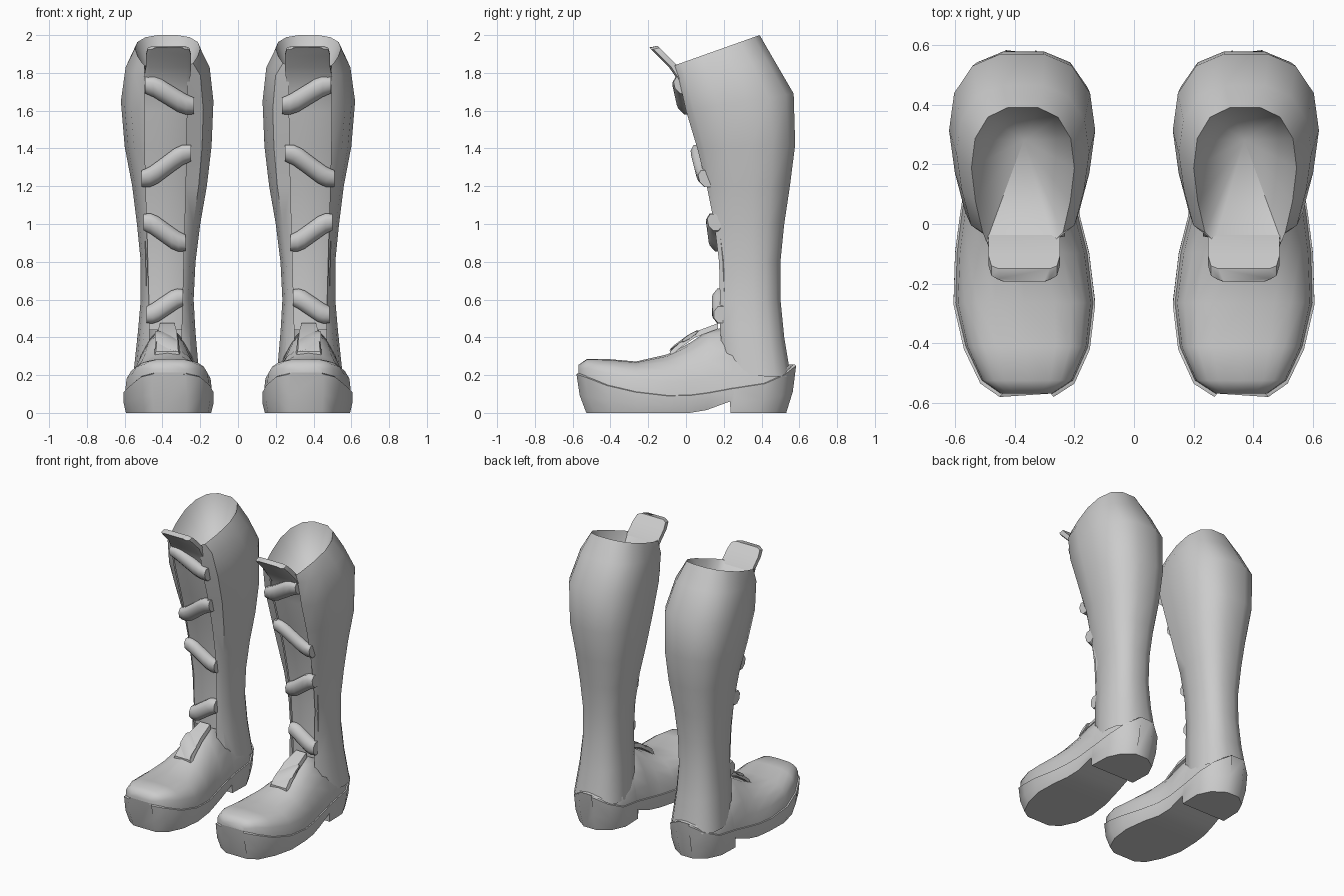
import bpy, bmesh, math

if "Cube" in bpy.data.objects:
    bpy.data.objects.remove(bpy.data.objects["Cube"])

def loft(name, sections, closed=True, caps=True, apex=None, angle=45):
    """Skin a list of sections, mirror it to the second boot, shade it."""
    bm = bmesh.new()
    rings = [[bm.verts.new(p) for p in s] for s in sections]
    n = len(rings[0])
    for a, b in zip(rings, rings[1:]):
        for i in range(n if closed else n - 1):
            j = (i + 1) % n
            bm.faces.new((a[i], a[j], b[j], b[i]))
    if caps:
        bm.faces.new(rings[0])
        bm.faces.new(rings[-1])
    if apex:
        tip = bm.verts.new(apex)
        for i in range(n):
            bm.faces.new((rings[-1][i], rings[-1][(i + 1) % n], tip))
    bmesh.ops.recalc_face_normals(bm, faces=bm.faces)
    me = bpy.data.meshes.new(name)
    bm.to_mesh(me)
    bm.free()
    ob = bpy.data.objects.new(name, me)
    bpy.context.collection.objects.link(ob)
    bpy.ops.object.select_all(action='DESELECT')
    bpy.context.view_layer.objects.active = ob
    ob.select_set(True)
    bpy.ops.object.shade_smooth_by_angle(angle=math.radians(angle))
    ob.modifiers.new("other_boot", 'MIRROR').use_axis[0] = True
    return ob

# shaft rings: z front, z back, x inner, x outer, y front, y back
SHAFT = [
    (.20, .19, .205, .555, .20, .555),
    (.46, .40, .225, .530, .18, .52),
    (.60, .60, .235, .515, .18, .50),
    (.80, .80, .225, .515, .175, .50),
    (1.0, 1.0, .200, .535, .15, .52),
    (1.2, 1.2, .165, .560, .11, .55),
    (1.4, 1.42, .140, .600, .06, .578),
    (1.6, 1.69, .130, .620, .00, .57),
    (1.78, 1.87, .150, .595, -.04, .465),
    (1.84, 2.0, .200, .545, -.06, .39)]
HALF_RING = [(.78, .07), (.92, .3), (1, .55), (.93, .77), (.68, .93), (.3, 1)]

def slot(z):
    """Centre and half width of the lacing slot."""
    t = min(1, max(0, (z - .46) / 1.0))
    return .383, .085 + .027 * t

def front(z):
    """y of the shaft's front edge at height z."""
    for a, b in zip(SHAFT, SHAFT[1:]):
        if z <= b[0]:
            t = (z - a[0]) / (b[0] - a[0])
            return a[4] + t * (b[4] - a[4])
    return SHAFT[-1][4]

def shaft_ring(zf, zb, xl, xr, yf, yb):
    c, h = (xl + xr) / 2, (xr - xl) / 2
    pos = lambda u, v: (c + u * h, yf + v * (yb - yf), zf + v * (zb - zf))
    sc, sw = slot(zf)
    right = [pos(u, v) for u, v in HALF_RING]
    left = [pos(-u, v) for u, v in reversed(HALF_RING)]
    return [(sc + sw, yf, zf)] + right + left + [(sc - sw, yf, zf)]

# shaft with its slot in front and the inside of the opening
loft("boot_shaft", [shaft_ring(*r) for r in SHAFT], closed=False, caps=False,
     apex=(.37, .28, 1.6))

# foot stations: y, x inner, x outer, z bottom, z seam, z top, roundness
FOOT = [
    (-.580, .27, .45, 0, .205, .255, .6),
    (-.535, .20, .515, 0, .19, .285, .6),
    (-.42, .148, .57, 0, .145, .285, .65),
    (-.27, .13, .605, 0, .11, .272, .7),
    (-.10, .15, .60, 0, .09, .31, .9),
    (.02, .18, .585, 0, .092, .37, 1.1),
    (.12, .195, .57, .015, .105, .435, 1.2),
    (.255, .20, .56, .06, .13, .46, 1.2),
    (.26, .20, .56, 0, .13, .45, 1.2),
    (.42, .195, .555, 0, .155, .36, 1),
    (.52, .24, .51, 0, .20, .26, 1),
    (.583, .33, .43, 0, .25, .255, 1)]

def sole_section(y, xl, xr, zb, zs, zt, p):
    c, h = (xl + xr) / 2, (xr - xl) / 2
    prof = [(.95, zb, .91), (1, zb + .45 * (zs - zb), .97), (1, zs, 1), (.9, zs + .008, .98)]
    return ([(c - h * s, y * k, z) for s, z, k in prof] +
            [(c + h * s, y * k, z) for s, z, k in reversed(prof)])

def upper_section(y, xl, xr, zb, zs, zt, p):
    c, h = (xl + xr) / 2, (xr - xl) / 2 * .97
    pts = []
    for i in range(11):
        a = math.pi * i / 10
        co, si = math.cos(a), max(0, math.sin(a))
        pts.append((c - h * math.copysign(abs(co) ** p, co), y * .98,
                    zs + (zt - zs) * si ** p))
    return pts

# sole with heel block, and foot upper
loft("sole", [sole_section(*r) for r in FOOT], angle=50)
loft("foot_upper", [upper_section(*r) for r in FOOT], angle=60)

# front tongue strip that curls out over the rim
def strip_section(y, z, c, w, d=.035):
    return [(c - w, y + .012, z), (c - w + .02, y, z), (c + w - .02, y, z),
            (c + w, y + .012, z), (c + w, y + d, z + .008), (c - w, y + d, z + .008)]

strip = []
for z in (.44, .6, .8, 1.0, 1.2, 1.4, 1.6, 1.72):
    c, w = slot(z)
    strip.append(strip_section(front(z) + .012, z, c, w + .012))
for y, z, w in ((-.09, 1.83, .12), (-.15, 1.89, .12), (-.185, 1.925, .11), (-.195, 1.935, .085)):
    strip.append(strip_section(y, z, .368, w, .045))
loft("tongue", strip)

# lower tongue flap on the instep
flap = []
for y, z, w in ((.17, .475, .045), (.05, .43, .06), (-.03, .375, .065), (-.085, .325, .07)):
    flap.append([(.375 - w, y, z - .03), (.375 - w * .85, y, z), (.375 + w * .85, y, z),
                 (.375 + w, y, z - .03)])
loft("instep_flap", flap)

# diagonal lacing straps
def strap(name, x0, z0, x1, z1, half=.065, thick=.05, base=None):
    secs = []
    for i in range(7):
        t = i / 6
        swell = (.72, .9, 1, 1, 1, .9, .72)[i]
        x = x0 + (x1 - x0) * t
        z = z0 + (z1 - z0) * (3 * t * t - 2 * t ** 3)
        ring = []
        for k in range(8):
            a = math.tau * (k + .5) / 8
            zz = z + half * swell * math.sin(a)
            y0 = front(zz) if base is None else base(zz)
            ring.append((x, y0 + .004 - thick * (swell * .8 + .2) * math.cos(a), zz))
        secs.append(ring)
    loft(name, secs, angle=60)

strap("strap_1", .232, 1.625, .492, 1.735)
strap("strap_2", .250, 1.375, .510, 1.240)
strap("strap_3", .278, .900, .500, 1.010)
strap("strap_4", .290, .610, .485, .520)
strap("strap_5", .318, .360, .440, .405, .04, .022,
      base=lambda z: .05 - (.43 - z) * 1.35)
